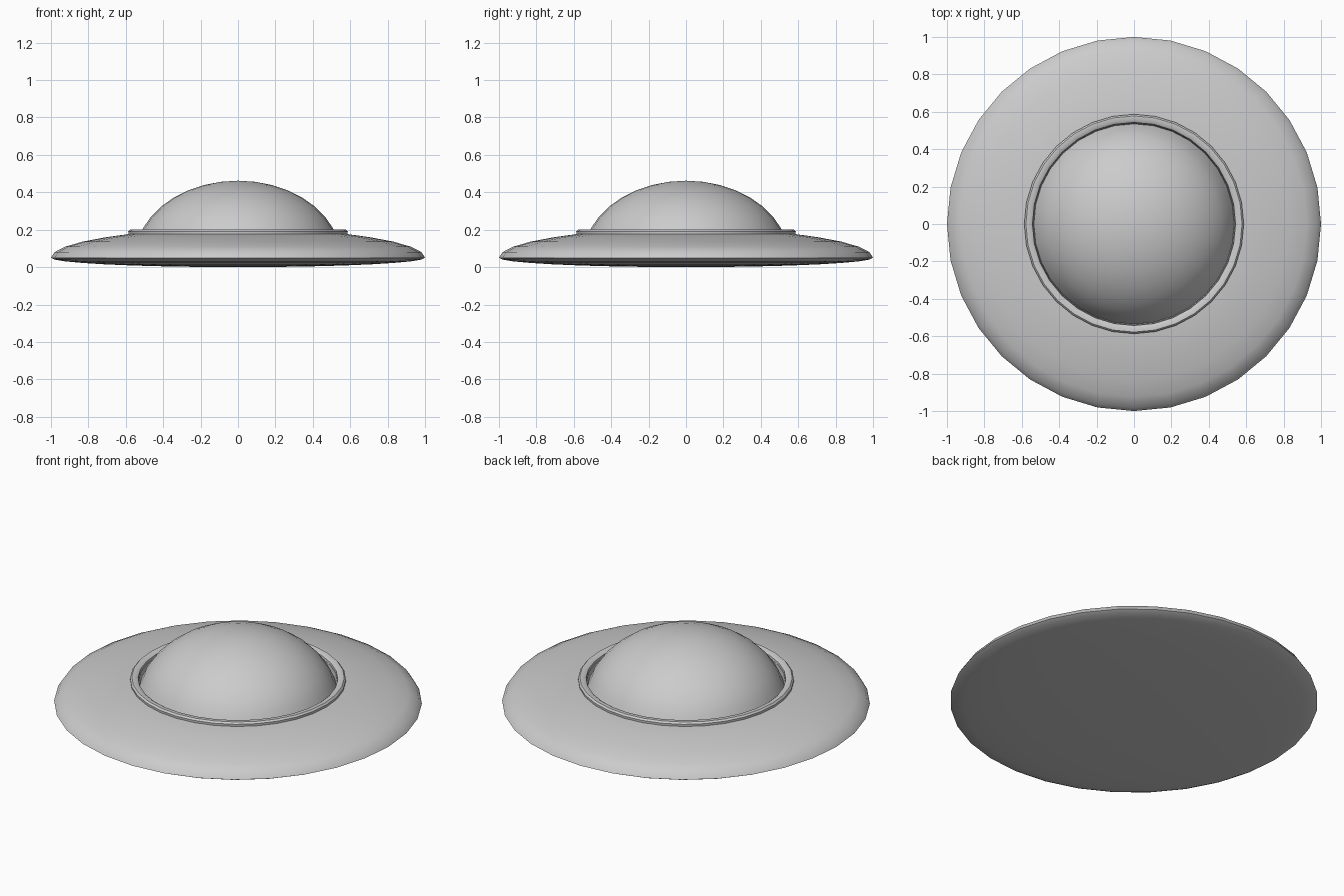
import bpy, bmesh
from math import sin, cos, pi, radians

if "Cube" in bpy.data.objects:
    bpy.data.objects.remove(bpy.data.objects["Cube"])

SEGS = 32


def lathe(name, profile, closed=False):
    """Revolve an (r, z) profile around the z axis."""
    bm = bmesh.new()
    rings = []
    for r, z in profile:
        if r < 1e-5:
            rings.append([bm.verts.new((0, 0, z))])
        else:
            rings.append([bm.verts.new((r * cos(2 * pi * i / SEGS), r * sin(2 * pi * i / SEGS), z))
                          for i in range(SEGS)])
    pairs = list(zip(rings, rings[1:]))
    if closed:
        pairs.append((rings[-1], rings[0]))
    for a, b in pairs:
        for i in range(SEGS):
            j = (i + 1) % SEGS
            if len(a) == 1:
                bm.faces.new((a[0], b[j], b[i]))
            elif len(b) == 1:
                bm.faces.new((a[i], a[j], b[0]))
            else:
                bm.faces.new((a[i], a[j], b[j], b[i]))
    bmesh.ops.recalc_face_normals(bm, faces=bm.faces[:])
    mesh = bpy.data.meshes.new(name)
    bm.to_mesh(mesh)
    bm.free()
    ob = bpy.data.objects.new(name, mesh)
    bpy.context.collection.objects.link(ob)
    bpy.ops.object.select_all(action='DESELECT')
    ob.select_set(True)
    bpy.context.view_layer.objects.active = ob
    bpy.ops.object.shade_smooth_by_angle(angle=radians(40))
    return ob


def arc(radius, height, base, start, end, steps):
    """Points on an ellipse, angles in degrees above the horizontal."""
    angles = [radians(start + (end - start) * i / steps) for i in range(steps + 1)]
    return [(radius * cos(a), base + height * sin(a)) for a in angles]


# Saucer: shallow belly, domed upper deck and a recess for the canopy
belly = arc(1.0, 0.05, 0.05, -90, 0, 8)
deck = arc(1.0, 0.155, 0.05, 11.25, 45, 3)
recess = [(0.575, 0.178), (0.54, 0.178), (0.535, 0.14), (0.0, 0.14)]
lathe("saucer_body", belly + deck + recess)

# Raised rim around the canopy
lathe("canopy_rim", [(0.585, 0.165), (0.587, 0.19), (0.578, 0.2), (0.555, 0.2),
                     (0.543, 0.192), (0.538, 0.145)], closed=True)

# Canopy dome
lathe("canopy_dome", arc(0.55, 0.412, 0.05, 13, 90, 8))
